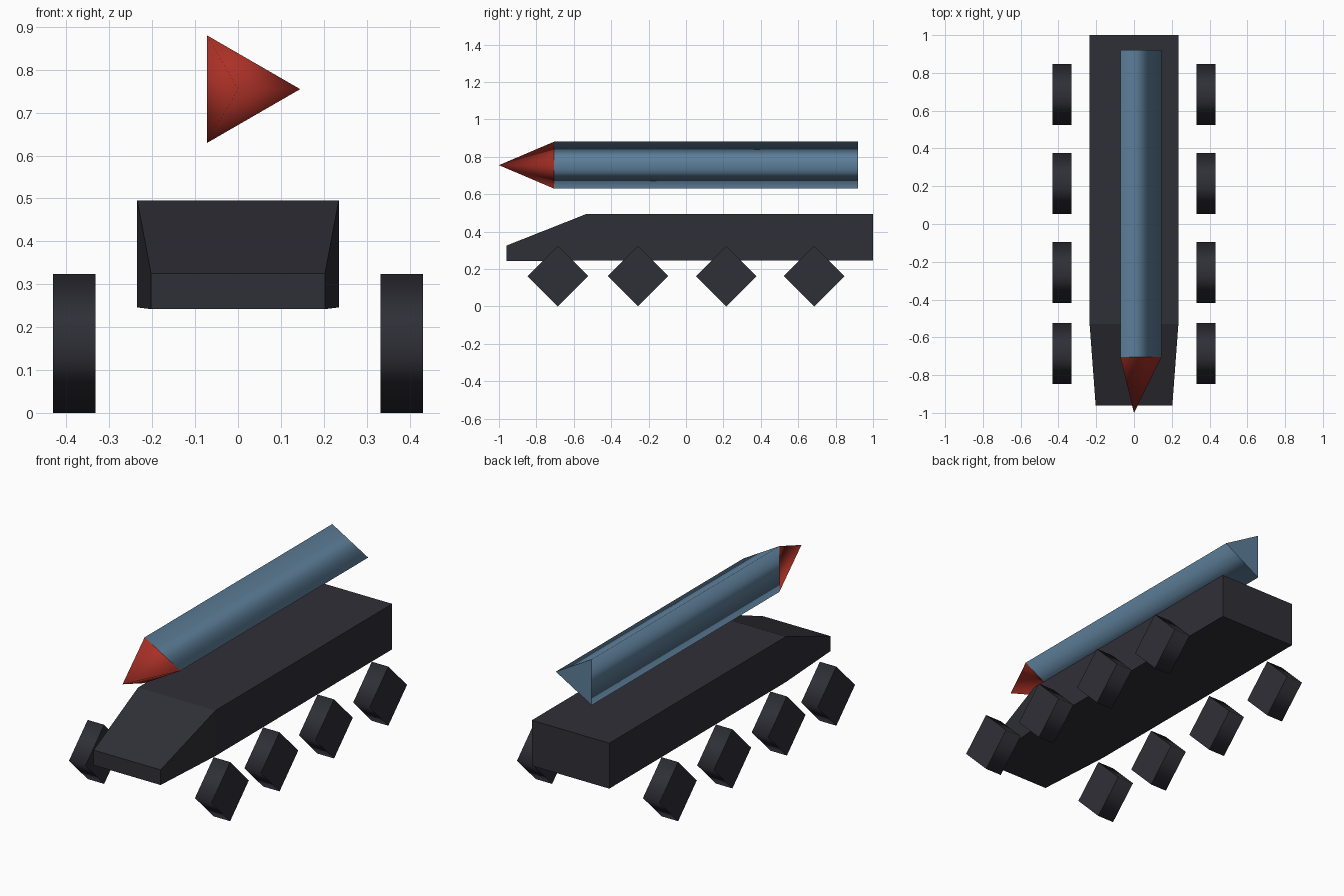
import bpy, bmesh, math
from mathutils import Vector

cube = bpy.data.objects.get("Cube")
if cube:
    bpy.data.objects.remove(cube, do_unlink=True)


def material(name, color):
    m = bpy.data.materials.new(name)
    m.use_nodes = True
    m.diffuse_color = (*color, 1)
    m.node_tree.nodes["Principled BSDF"].inputs["Base Color"].default_value = (*color, 1)
    return m


dark = material("charcoal", (0.028, 0.028, 0.038))
blue = material("steel_blue", (0.11, 0.21, 0.32))
red = material("warning_red", (0.40, 0.03, 0.02))


def loft(name, rings, mat, smooth=False):
    """Join rings of points with side faces; cap both ends, or close on a single point."""
    bm = bmesh.new()
    rows = [[bm.verts.new(p) for p in ring] for ring in rings]
    sides = []
    for a, b in zip(rows, rows[1:]):
        n = len(a)
        for i in range(n):
            j = (i + 1) % n
            tip = [b[0]] if len(b) == 1 else [b[j], b[i]]
            sides.append(bm.faces.new([a[i], a[j]] + tip))
    for row in (rows[0], rows[-1]):
        if len(row) > 2:
            cap = bm.faces.new(row)
            for e in cap.edges:
                e.smooth = False
    for f in sides:
        f.smooth = smooth
    bmesh.ops.recalc_face_normals(bm, faces=bm.faces)
    mesh = bpy.data.meshes.new(name)
    bm.to_mesh(mesh)
    bm.free()
    mesh.materials.append(mat)
    obj = bpy.data.objects.new(name, mesh)
    bpy.context.collection.objects.link(obj)
    return obj


def ring(center, u, v, radius, sides):
    """Regular polygon in the plane of u and v, first corner along u."""
    steps = [2 * math.pi * i / sides for i in range(sides)]
    return [Vector(center) + radius * (math.cos(t) * Vector(u) + math.sin(t) * Vector(v))
            for t in steps]


def section(y, half, low, high):
    return [(-half, y, low), (half, y, low), (half, y, high), (-half, y, high)]


X, Y, Z = (1, 0, 0), (0, 1, 0), (0, 0, 1)

# Hull with a sloped, tapering bow
loft("hull", [section(-0.96, 0.203, 0.242, 0.325),
              section(-0.53, 0.235, 0.246, 0.495),
              section(1.0, 0.235, 0.246, 0.495)], dark)

# Four-sided wheels, standing on a corner
for side, label in ((1, "left"), (-1, "right")):
    for n, y in enumerate((-0.685, -0.257, 0.215, 0.685), 1):
        loft(f"wheel_{label}_{n}",
             [ring((side * x, y, 0.162), Y, Z, 0.162, 4) for x in (0.332, 0.432)],
             dark, smooth=True)

# Three-sided rocket body and pointed nose
loft("rocket_body", [ring((0, y, 0.755), X, Z, 0.145, 3) for y in (-0.705, 0.92)],
     blue, smooth=True)
loft("rocket_nose", [ring((0, -0.705, 0.755), X, Z, 0.145, 3), [(0, -1.0, 0.755)]],
     red, smooth=True)
